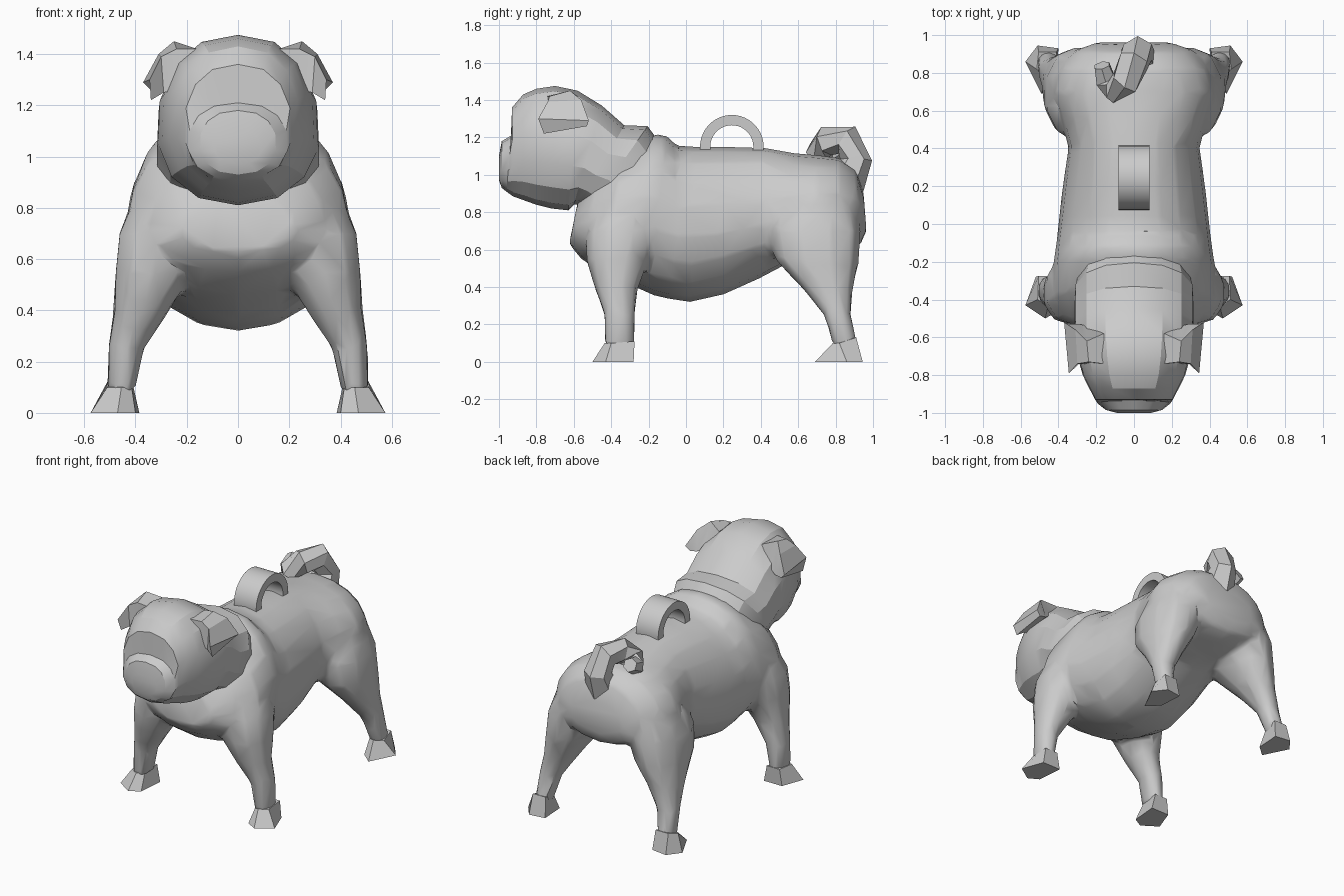
import bpy, bmesh, math
from mathutils import Vector

cube = bpy.data.objects.get("Cube")
if cube:
    bpy.data.objects.remove(cube, do_unlink=True)

grey = bpy.data.materials.new("plain grey")
grey.use_nodes = True
grey.diffuse_color = (0.6, 0.6, 0.6, 1)
grey.node_tree.nodes["Principled BSDF"].inputs["Base Color"].default_value = (0.6, 0.6, 0.6, 1)


def pick(objects):
    bpy.ops.object.select_all(action='DESELECT')
    for obj in objects:
        obj.select_set(True)
    bpy.context.view_layer.objects.active = objects[0]


def loft(name, rings, angle=30):
    """Skin a list of equal-length point rings."""
    bm = bmesh.new()
    loops = [[bm.verts.new(p) for p in ring] for ring in rings]
    n = len(loops[0])
    for a, b in zip(loops, loops[1:]):
        for i in range(n):
            j = (i + 1) % n
            bm.faces.new((a[i], a[j], b[j], b[i]))
    bm.faces.new(loops[0])
    bm.faces.new(loops[-1])
    bmesh.ops.recalc_face_normals(bm, faces=bm.faces)
    mesh = bpy.data.meshes.new(name)
    bm.to_mesh(mesh)
    bm.free()
    mesh.materials.append(grey)
    obj = bpy.data.objects.new(name, mesh)
    bpy.context.collection.objects.link(obj)
    pick([obj])
    bpy.ops.object.shade_smooth_by_angle(angle=math.radians(angle))
    return obj


def power(v, e):
    return math.copysign(abs(v) ** e, v)


def slice_ring(yt, zt, yb, zb, half, skew, sides, e_top, e_bottom):
    """Egg-shaped slice hung between a top and a bottom point."""
    ring = []
    for i in range(sides):
        t = math.tau * i / sides
        e = e_top if math.cos(t) > 0 else e_bottom
        c, s = power(math.cos(t), e), power(math.sin(t), e)
        f = (1 - c) / 2
        ring.append((half * s * (1 - skew * c), yt + (yb - yt) * f, zt + (zb - zt) * f))
    return ring


def leg_ring(side, z, x0, x1, y0, y1, sides=10):
    ring = []
    for i in range(sides):
        t = math.tau * (i + 0.5) / sides
        ring.append((side * ((x0 + x1) / 2 + (x1 - x0) / 2 * power(math.cos(t), .9) * 1.06),
                     (y0 + y1) / 2 + (y1 - y0) / 2 * power(math.sin(t), .9) * 1.04, z))
    return ring


# Torso: top y, top z, bottom y, bottom z, half width
torso = [(-.58, .85, -.625, .63, .22), (-.48, 1.0, -.56, .55, .34), (-.34, 1.12, -.43, .46, .43),
         (-.18, 1.215, -.24, .385, .425), (-.11, 1.215, -.17, .355, .415), (-.05, 1.155, -.08, .335, .405),
         (.04, 1.15, .02, .32, .395), (.2, 1.15, .2, .36, .375), (.42, 1.145, .4, .45, .345),
         (.58, 1.115, .55, .53, .39), (.7, 1.105, .68, .57, .43), (.82, 1.09, .82, .59, .395),
         (.91, 1.03, .93, .62, .31), (.95, .9, .965, .7, .2)]
body = [loft("body", [slice_ring(*r, 0.12, 18, .88, 1.0) for r in torso])]

# Legs: height, inner x, outer x, front y, back y
front_leg = [(.08, .405, .505, -.435, -.275), (.25, .37, .505, -.435, -.275), (.4, .27, .48, -.485, -.26),
             (.55, .18, .475, -.53, -.2), (.7, .15, .46, -.53, -.16), (.88, .13, .38, -.44, -.2)]
hind_leg = [(.08, .41, .51, .79, .92), (.25, .37, .505, .74, .88), (.4, .28, .485, .62, .89),
            (.55, .18, .475, .48, .92), (.7, .13, .46, .45, .93), (.88, .1, .39, .53, .89)]
# Feet: sole outline and ankle outline, toes turned outward
front_foot = [[(.385, -.28, 0), (.40, -.46, 0), (.47, -.5, 0), (.575, -.43, 0), (.52, -.28, 0)],
              [(.41, -.275, .11), (.415, -.4, .1), (.455, -.435, .1), (.51, -.4, .1), (.505, -.275, .11)]]
hind_foot = [[(.40, .93, 0), (.41, .76, 0), (.49, .69, 0), (.575, .86, 0), (.51, .945, 0)],
             [(.41, .91, .13), (.42, .81, .11), (.46, .785, .1), (.515, .82, .1), (.505, .91, .13)]]
# Folded ear: root, fold and drooping tip
ear = [[(.16, -.74, 1.42), (.16, -.58, 1.42), (.2, -.57, 1.26), (.2, -.74, 1.26)],
       [(.24, -.73, 1.42), (.25, -.62, 1.45), (.25, -.54, 1.3), (.24, -.74, 1.26)],
       [(.30, -.74, 1.39), (.31, -.56, 1.40), (.29, -.53, 1.27), (.29, -.74, 1.25)],
       [(.345, -.79, 1.30), (.37, -.52, 1.29), (.34, -.53, 1.26), (.34, -.76, 1.22)]]
for label, side in (("left", 1), ("right", -1)):
    for spec in (front_leg, hind_leg):
        body.append(loft("leg", [leg_ring(side, *r) for r in spec]))
    for part, rings in (("front_foot", front_foot), ("hind_foot", hind_foot), ("ear", ear)):
        loft(label + "_" + part, [[(side * x, y, z) for x, y, z in r] for r in rings], 20)

# Fuse torso and legs into one skin with broad facets
pick(body)
bpy.ops.object.join()
skin = bpy.context.object
remesh = skin.modifiers.new("fuse", 'REMESH')
remesh.mode = 'VOXEL'
remesh.voxel_size = 0.02
soften = skin.modifiers.new("soften", 'SMOOTH')
soften.iterations = 4
facets = skin.modifiers.new("facets", 'DECIMATE')
facets.ratio = 0.05
for name in ("fuse", "soften", "facets"):
    bpy.ops.object.modifier_apply(modifier=name)
bpy.ops.object.shade_smooth_by_angle(angle=math.radians(35))

# Head with neck roll, brow crease and muzzle
head = [(-.14, 1.17, -.45, .72, .30), (-.205, 1.26, -.53, .80, .32), (-.33, 1.265, -.57, .84, .32),
        (-.45, 1.37, -.6, .84, .32), (-.58, 1.45, -.63, .81, .315), (-.7, 1.475, -.72, .82, .30),
        (-.80, 1.46, -.80, .84, .275), (-.87, 1.43, -.87, .865, .24), (-.93, 1.36, -.925, .885, .21),
        (-.935, 1.21, -.96, .91, .195), (-.985, 1.18, -.985, .93, .15), (-1.0, 1.10, -1.0, .97, .09)]
loft("head", [slice_ring(*r, 0.04, 14, .85, .9) for r in head], 25)

# Curled tail tapering along a path
path = [(.02, .85, .96, .11), (.02, .91, 1.08, .085), (0, .86, 1.185, .085), (-.05, .75, 1.18, .08),
        (-.11, .71, 1.13, .07), (-.15, .76, 1.11, .06), (-.17, .84, 1.15, .045)]
points = [Vector(p[:3]) for p in path]
rings = []
for i, p in enumerate(points):
    tangent = (points[min(i + 1, len(points) - 1)] - points[max(i - 1, 0)]).normalized()
    u = tangent.cross(Vector((1, 0, 0))).normalized()
    v = tangent.cross(u)
    r = path[i][3]
    rings.append([p + u * r * math.cos(a) + v * r * math.sin(a)
                  for a in (math.tau * k / 6 for k in range(6))])
loft("tail", rings, 20)

# Hanging loop on the back
rings = []
for i in range(25):
    a = math.pi * (i / 24 * 1.1 - 0.05)
    rings.append([(x, .245 + r * math.cos(a), 1.15 + r * math.sin(a))
                  for x, r in ((-.083, .115), (.083, .115), (.083, .17), (-.083, .17))])
loft("back_loop", rings)
